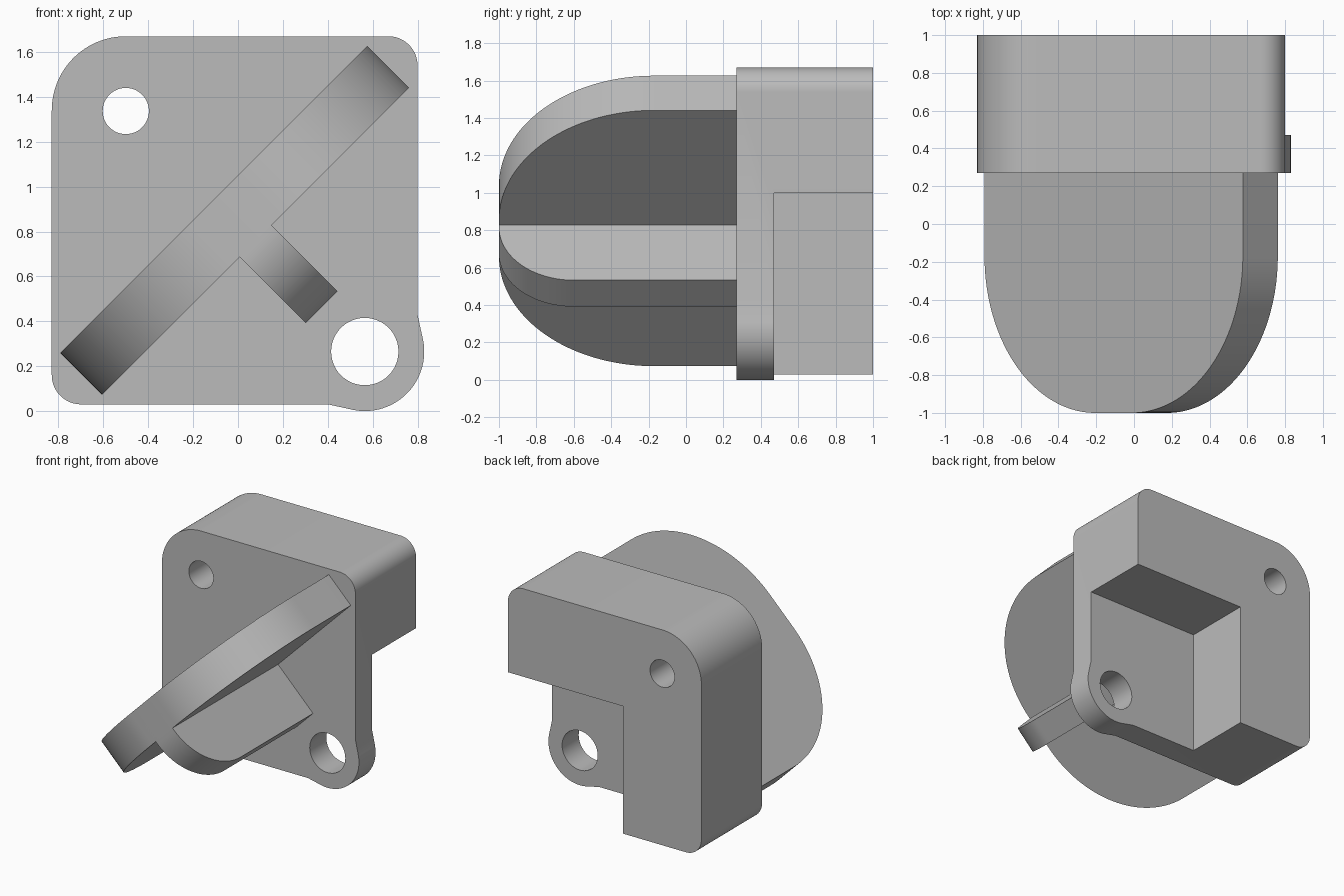
import bpy, bmesh
from math import cos, sin, pi, radians, sqrt
from mathutils import Vector

if "Cube" in bpy.data.objects:
    bpy.data.objects.remove(bpy.data.objects["Cube"], do_unlink=True)

grey = bpy.data.materials.new("plain grey")
grey.use_nodes = True
grey.diffuse_color = (0.5, 0.5, 0.5, 1)
grey.node_tree.nodes["Principled BSDF"].inputs["Base Color"].default_value = (0.5, 0.5, 0.5, 1)

X, Y, Z = Vector((1, 0, 0)), Vector((0, 1, 0)), Vector((0, 0, 1))
ALONG, ACROSS = (X + Z) / sqrt(2), (X - Z) / sqrt(2)


def arc(cx, cy, r, start, end, steps=24):
    """Points on an arc, angles in degrees."""
    angles = [radians(start + (end - start) * i / steps) for i in range(steps + 1)]
    return [Vector((cx + r * cos(a), cy + r * sin(a))) for a in angles]


def fillet(corner, before, after, r, steps=24):
    """Round a right-angled corner between two neighbouring points."""
    p = Vector(corner)
    a = (Vector(before) - p).normalized()
    b = (Vector(after) - p).normalized()
    centre = p + r * (a + b)
    turns = [pi / 2 * i / steps for i in range(steps + 1)]
    return [centre - r * (b * cos(t) + a * sin(t)) for t in turns]


def prism(name, points, origin, u, v, extrusion):
    """Extrude a flat profile lying in the u-v plane."""
    bm = bmesh.new()
    face = bm.faces.new([bm.verts.new(origin + u * p[0] + v * p[1]) for p in points])
    new = bmesh.ops.extrude_face_region(bm, geom=[face], use_keep_orig=True)["geom"]
    bmesh.ops.translate(bm, vec=extrusion,
                        verts=[g for g in new if isinstance(g, bmesh.types.BMVert)])
    bmesh.ops.recalc_face_normals(bm, faces=bm.faces)
    mesh = bpy.data.meshes.new(name)
    bm.to_mesh(mesh)
    bm.free()
    mesh.materials.append(grey)
    obj = bpy.data.objects.new(name, mesh)
    bpy.context.collection.objects.link(obj)
    return obj


def activate(obj):
    bpy.ops.object.select_all(action="DESELECT")
    obj.select_set(True)
    bpy.context.view_layer.objects.active = obj


def cut(obj, cutter):
    activate(obj)
    mod = obj.modifiers.new("cut", "BOOLEAN")
    mod.operation, mod.solver, mod.object = "DIFFERENCE", "EXACT", cutter
    bpy.ops.object.modifier_apply(modifier=mod.name)
    bpy.data.objects.remove(cutter, do_unlink=True)


# Mounting block outline with a round lug at the lower left
left, right, low, high = -0.83, 0.80, 0.03, 1.67
lug = (0.565, 0.265)
tl, tr, bl = (left, high), (right, high), (left, low)
outline = ([Vector((0.40, low))] + arc(*lug, 0.265, -100, 10, 32) + [Vector((right, 0.43))]
           + fillet(tr, (right, low), tl, 0.13)
           + fillet(tl, tr, bl, 0.33)
           + fillet(bl, tl, (right, low), 0.13))
block = prism("mounting_block", outline, Y * 0.27, X, Z, Y * 0.73)

# Rear notch leaves an L-shaped body behind a thin front flange
notch = [(-0.17, -1), (2, -1), (2, 1.0), (-0.17, 1.0)]
cut(block, prism("notch_cutter", notch, Y * 0.47, X, Z, Y))

# Bolt holes
for x, z, r in ((-0.5, 1.337, 0.103), (*lug, 0.15)):
    circle = arc(x, z, r, 0, 360, 48)[:-1]
    cut(block, prism("hole_cutter", circle, Y * 0, X, Z, Y * 2))

# Broad diagonal fin with a rounded front
half, thick, front, back = 0.967, 0.262, -1.0, 0.28
fin_centre = Vector((-0.015, 0, 0.85))
fl, fr = (-half, front), (half, front)
fin_profile = ([Vector((half, back)), Vector((-half, back))]
               + fillet(fl, (-half, back), fr, 0.83, 40)
               + fillet(fr, fl, (half, back), 0.83, 40))
fin = prism("diagonal_fin", fin_profile, fin_centre - ACROSS * thick / 2,
            ALONG, Y, ACROSS * thick)

# Short rib standing off the underside of the fin
reach, rib_thick = thick / 2 + 0.417, 0.2
rib_profile = ([Vector((reach, back)), Vector((0, back)), Vector((0, front))]
               + fillet((reach, front), (0, front), (reach, back), 0.4, 32))
rib = prism("support_rib", rib_profile, fin_centre - ALONG * rib_thick / 2,
            ACROSS, Y, ALONG * rib_thick)

for obj in (block, fin, rib):
    activate(obj)
    bpy.ops.object.shade_smooth_by_angle(angle=radians(25))
